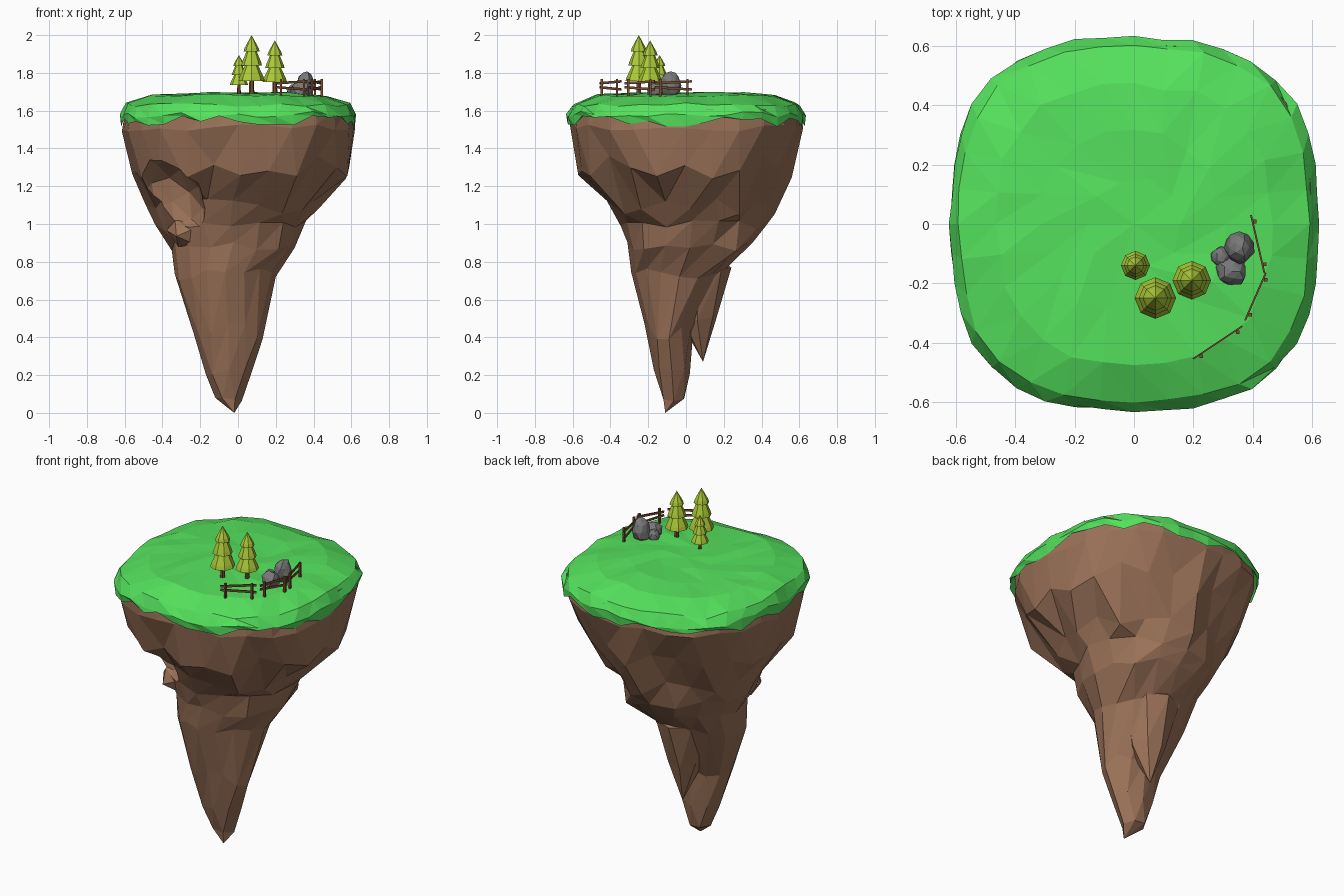
import bpy, bmesh, math, random
from mathutils import Vector

if "Cube" in bpy.data.objects:
    bpy.data.objects.remove(bpy.data.objects["Cube"])

random.seed(7)


def material(name, rgb):
    m = bpy.data.materials.new(name)
    m.diffuse_color = (*rgb, 1)
    m.use_nodes = True
    m.node_tree.nodes["Principled BSDF"].inputs["Base Color"].default_value = m.diffuse_color
    return m


GRASS = material("grass", (0.09, 0.76, 0.11))
EARTH = material("earth", (0.33, 0.17, 0.10))
LEAF = material("leaf", (0.42, 0.60, 0.04))
WOOD = material("wood", (0.19, 0.075, 0.03))
STONE = material("stone", (0.19, 0.19, 0.195))


def finish(bm, name, mat):
    bmesh.ops.recalc_face_normals(bm, faces=bm.faces)
    me = bpy.data.meshes.new(name)
    bm.to_mesh(me)
    bm.free()
    ob = bpy.data.objects.new(name, me)
    bpy.context.collection.objects.link(ob)
    me.materials.append(mat)
    return ob


def add_ring(bm, z, x0, x1, y0, y1, power=2, count=8, jr=0, jz=0):
    """Superellipse ring inside a box; jitter only pulls inward so extents hold."""
    cx, cy, hx, hy = (x0 + x1) / 2, (y0 + y1) / 2, (x1 - x0) / 2, (y1 - y0) / 2
    if count == 1:
        return [bm.verts.new((cx, cy, z))]
    ring = []
    for k in range(count):
        a = math.tau * k / count
        c, s = math.cos(a), math.sin(a)
        r = (abs(c) ** power + abs(s) ** power) ** (-1 / power)
        if k * 4 % count:
            r *= 1 - random.random() * jr
        ring.append(bm.verts.new((cx + hx * r * c, cy + hy * r * s,
                                  z + random.uniform(-jz, jz))))
    return ring


def stitch(bm, a, b):
    """Triangle strip between closed rings that may differ in vertex count."""
    na, nb = len(a), len(b)
    ea, eb = (na if na > 1 else 0), (nb if nb > 1 else 0)
    i = j = 0
    while i < ea or j < eb:
        step_a = j >= eb or (i < ea and (i + 1) / na <= (j + 1) / nb)
        if step_a:
            bm.faces.new((a[i % na], a[(i + 1) % na], b[j % nb]))
            i += 1
        else:
            bm.faces.new((a[i % na], b[(j + 1) % nb], b[j % nb]))
            j += 1


def loft(name, rings, mat):
    bm = bmesh.new()
    made = [add_ring(bm, *r) for r in rings]
    for a, b in zip(made, made[1:]):
        stitch(bm, a, b)
    return finish(bm, name, mat)


def disc(x, y, r, z, count=8, jr=0, jz=0):
    return (z, x - r, x + r, y - r, y + r, 2, count, jr, jz)


def boulder(name, loc, size, mat, rough=0.15, tilt=0.0, sub=2):
    bm = bmesh.new()
    bmesh.ops.create_icosphere(bm, subdivisions=sub, radius=1)
    for v in bm.verts:
        v.co *= 1 - random.random() * rough
    ob = finish(bm, name, mat)
    ob.location, ob.scale, ob.rotation_euler = loc, size, (0, tilt, 0)
    return ob


# Earth cone hanging below the grass
rock = loft("rock_body", [
    (1.62, 0, 0, 0, 0, 2, 1),
    (1.61, -.595, .60, -.60, .605, 2.75, 28, .01, 0),
    (1.51, -.615, .62, -.615, .62, 2.7, 28, .03, .02),
    (1.30, -.56, .59, -.57, .56, 2.5, 24, .07, .06),
    (1.10, -.49, .43, -.42, .47, 2.05, 20, .10, .05),
    (0.99, -.44, .36, -.345, .41, 2.1, 16, .08, .03),
    (0.88, -.35, .30, -.31, .35, 2.4, 16, .06, .03),
    (0.74, -.335, .20, -.29, .22, 2.05, 16, .08, .04),
    (0.42, -.235, .13, -.22, .04, 2.2, 12, .07, .06),
    (0.22, -.17, .075, -.17, .02, 2.2, 8, .05, .02),
    (0.07, -.12, .02, -.13, .0, 2, 6, .10, .01),
    (0.00, -.02, -.02, -.11, -.11, 2, 1),
], EARTH)

# Hollow scooped out of the front left side
cutter = boulder("hollow_cutter", (-.35, -.40, 1.12), (.18, .24, .26), EARTH, .10, -.5)
cutter.hide_render = True
cutter.hide_viewport = True
cut = rock.modifiers.new("hollow", 'BOOLEAN')
cut.object, cut.operation, cut.solver = cutter, 'DIFFERENCE', 'EXACT'

# Lip below the hollow and the small second spike behind the tip
boulder("hollow_lip", (-.28, -.17, .955), (.12, .10, .085), EARTH, .15, .45, 1)
loft("rear_spike", [
    disc(-.05, .08, 0, .90, 1),
    disc(-.05, .07, .17, .78, 8, .1, .02),
    disc(-.045, .06, .105, .50, 7, .1, .02),
    disc(-.04, .09, 0, .27, 1),
], EARTH)


# Grass cap with a ragged rim
def turf(z, s, count, jr, jz):
    return (z, -.625 * s, .625 * s, -.635 * s, .635 * s, 2.75, count, jr, jz)


loft("grass_cap", [
    turf(1.60, 0, 1, 0, 0),
    turf(1.59, .95, 40, .01, .003),
    turf(1.545, .99, 40, .015, .03),
    turf(1.58, 1.0, 40, .02, .02),
    turf(1.632, .95, 32, .02, .012),
    turf(1.682, .75, 28, .05, .008),
    turf(1.692, .50, 20, .12, .007),
    turf(1.694, .25, 10, .12, .005),
    turf(1.695, 0, 1, 0, 0),
], GRASS)


# Fir trees: bell-shaped tiers on a short trunk
TIERS = [(0, .080), (.070, .068), (.063, .090), (.031, .158), (.056, .148), (.050, .168),
         (.024, .232), (.043, .222), (.037, .242), (0, .31)]


def tree(label, x, y, s, w):
    z0 = 1.69
    loft("tree_foliage_" + label,
         [disc(x, y, r * w, z0 + h * s, 8 if r else 1) for r, h in TIERS], LEAF)
    loft("tree_trunk_" + label,
         [disc(x, y, r * w, z0 + h * s, 6 if r else 1)
          for r, h in ((0, -.01), (.015, -.01), (.011, .1), (0, .1))], WOOD)


tree("large", .072, -.25, 1, 1)
tree("medium", .195, -.19, .91, .93)
tree("small", .005, -.14, .66, .70)

# Grey boulders
boulder("boulder_tall", (.355, -.08, 1.735), (.055, .058, .085), STONE, .18, .15)
boulder("boulder_low", (.33, -.16, 1.71), (.058, .054, .05), STONE, .18)
boulder("boulder_small", (.295, -.11, 1.705), (.037, .038, .04), STONE, .18)


# Fence panels: two rails nailed to two posts
def beam(bm, p, q, w, h):
    p, q = Vector(p), Vector(q)
    d = q - p
    up = Vector((0, 0, 1)) if abs(d.z) < d.length * .9 else Vector((1, 0, 0))
    side = d.cross(up).normalized()
    top = side.cross(d).normalized()
    ends = [[bm.verts.new(c + side * w * a + top * h * b)
             for a, b in ((-.5, -.5), (.5, -.5), (.5, .5), (-.5, .5))] for c in (p, q)]
    for e in ends:
        bm.faces.new(e)
    for k in range(4):
        m = (k + 1) % 4
        bm.faces.new((ends[0][k], ends[0][m], ends[1][m], ends[1][k]))


def fence(name, a, b):
    bm = bmesh.new()
    a, b = Vector((*a, 0)), Vector((*b, 0))
    out = (b - a).cross(Vector((0, 0, 1))).normalized() * -.008
    for t in (.12, .86):
        p = a.lerp(b, t) + out
        beam(bm, p + Vector((0, 0, 1.675)), p + Vector((0, 0, 1.768)), .012, .012)
    for z, tilt in ((1.718, .006), (1.75, -.005)):
        beam(bm, a + Vector((0, 0, z - tilt)), b + Vector((0, 0, z + tilt)), .006, .013)
    finish(bm, name, WOOD)


fence("fence_back", (.395, .03), (.44, -.165))
fence("fence_middle", (.445, -.165), (.375, -.325))
fence("fence_front", (.365, -.345), (.20, -.455))
